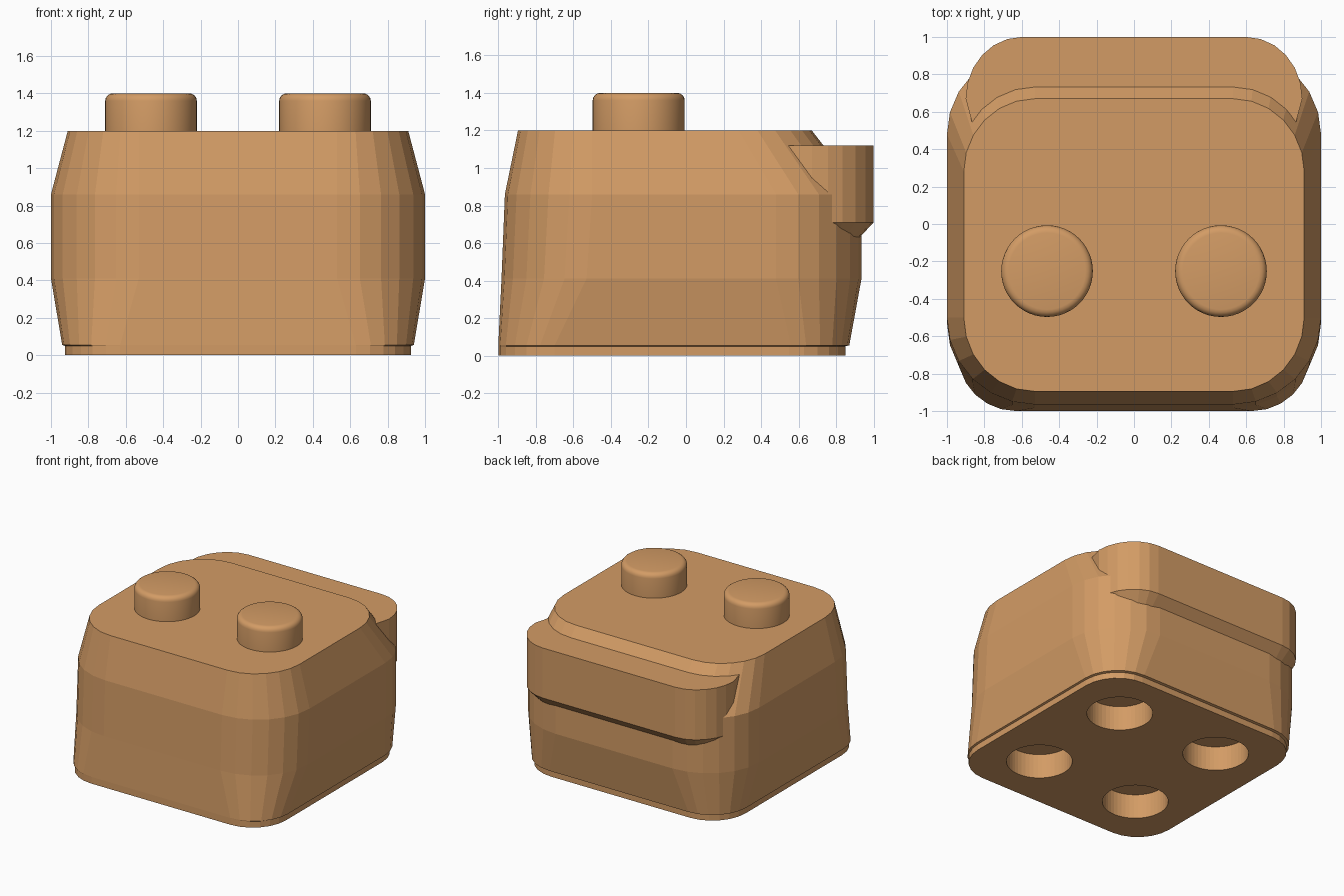
import bpy, bmesh, math

if "Cube" in bpy.data.objects:
    bpy.data.objects.remove(bpy.data.objects["Cube"])

tan = bpy.data.materials.new("warm tan")
tan.diffuse_color = (0.65, 0.33, 0.13, 1)
tan.use_nodes = True
tan.node_tree.nodes["Principled BSDF"].inputs["Base Color"].default_value = tan.diffuse_color


def finish(name, bm):
    bmesh.ops.recalc_face_normals(bm, faces=bm.faces)
    mesh = bpy.data.meshes.new(name)
    bm.to_mesh(mesh)
    bm.free()
    obj = bpy.data.objects.new(name, mesh)
    mesh.materials.append(tan)
    bpy.context.collection.objects.link(obj)
    return obj


def loft(name, rings):
    """Skin a stack of equal-length point rings and cap both ends."""
    bm = bmesh.new()
    loops = [[bm.verts.new(p) for p in ring] for ring in rings]
    n = len(loops[0])
    for a, b in zip(loops, loops[1:]):
        for i in range(n):
            j = (i + 1) % n
            bm.faces.new((a[i], a[j], b[j], b[i]))
    bm.faces.new(loops[0][::-1])
    bm.faces.new(loops[-1])
    return finish(name, bm)


def body_ring(z, hw, front, back, cx, cy_front, cy_back, seg=6):
    """Rounded rectangle given by its sides and its corner centres."""
    pts = []
    for q, (sx, cy, edge) in enumerate([(1, cy_back, back), (-1, cy_back, back),
                                        (-1, cy_front, front), (1, cy_front, front)]):
        for i in range(seg + 1):
            a = math.pi / 2 * (q + i / seg)
            pts.append((sx * cx + (hw - cx) * math.cos(a),
                        cy + abs(edge - cy) * math.sin(a), z))
    return pts


def ledge_ring(z, inset, seg=6):
    """Bar outline: rounded back corners, sides tapering into the body."""
    right = [(0.78, 0.42), (0.865 - inset, 0.54)]
    for i in range(seg + 1):
        a = math.pi / 2 * i / seg
        right.append((0.6 + (0.3 - inset) * math.cos(a),
                      0.67 + (0.33 - inset) * math.sin(a)))
    return [(x, y, z) for x, y in right] + [(-x, y, z) for x, y in reversed(right)]


def boolean(target, tool, operation):
    mod = target.modifiers.new(operation.lower(), 'BOOLEAN')
    mod.operation, mod.object, mod.solver = operation, tool, 'EXACT'
    bpy.context.view_layer.objects.active = target
    bpy.ops.object.modifier_apply(modifier=mod.name)
    bpy.data.objects.remove(tool)


def cylinder(name, x, y, z0, z1, r, bevel=0.0):
    bm = bmesh.new()
    bmesh.ops.create_cone(bm, cap_ends=True, segments=48, radius1=r, radius2=r, depth=z1 - z0)
    bmesh.ops.translate(bm, verts=bm.verts, vec=(x, y, (z0 + z1) / 2))
    if bevel:
        rim = [e for e in bm.edges if all(v.co.z > z1 - 0.001 for v in e.verts)]
        bmesh.ops.bevel(bm, geom=rim, offset=bevel, segments=4, profile=0.5, affect='EDGES')
    return finish(name, bm)


# Main body: barrel-like rounded block with a stepped foot
body = loft("body", [body_ring(*r) for r in (
    (0.00, 0.925, -1.0, 0.85, 0.63, -0.70, 0.55),
    (0.05, 0.925, -1.0, 0.85, 0.63, -0.70, 0.55),
    (0.055, 0.94, -1.0, 0.87, 0.63, -0.70, 0.56),
    (0.41, 1.0, -0.983, 0.935, 0.53, -0.53, 0.48),
    (0.86, 1.0, -0.965, 0.935, 0.53, -0.50, 0.48),
    (1.20, 0.91, -0.895, 0.67, 0.53, -0.50, 0.28))])

# Ledge bar across the back, chamfered underneath
ledge = loft("back_ledge", [ledge_ring(0.62, 0.085), ledge_ring(0.71, 0), ledge_ring(1.12, 0)])
boolean(body, ledge, 'UNION')

# Four sockets in the underside
for sx in (-1, 1):
    for sy in (-1, 1):
        hole = cylinder("socket_cutter", sx * 0.465, -0.075 + sy * 0.465, -0.2, 0.2, 0.245)
        boolean(body, hole, 'DIFFERENCE')

# Two round studs on top
for side, sx in (("left", -1), ("right", 1)):
    stud = cylinder(f"{side}_stud", sx * 0.465, -0.252, 1.195, 1.4, 0.245, 0.04)
    bpy.ops.object.select_all(action='DESELECT')
    stud.select_set(True)
    bpy.context.view_layer.objects.active = stud
    bpy.ops.object.shade_smooth_by_angle(angle=math.radians(35))
